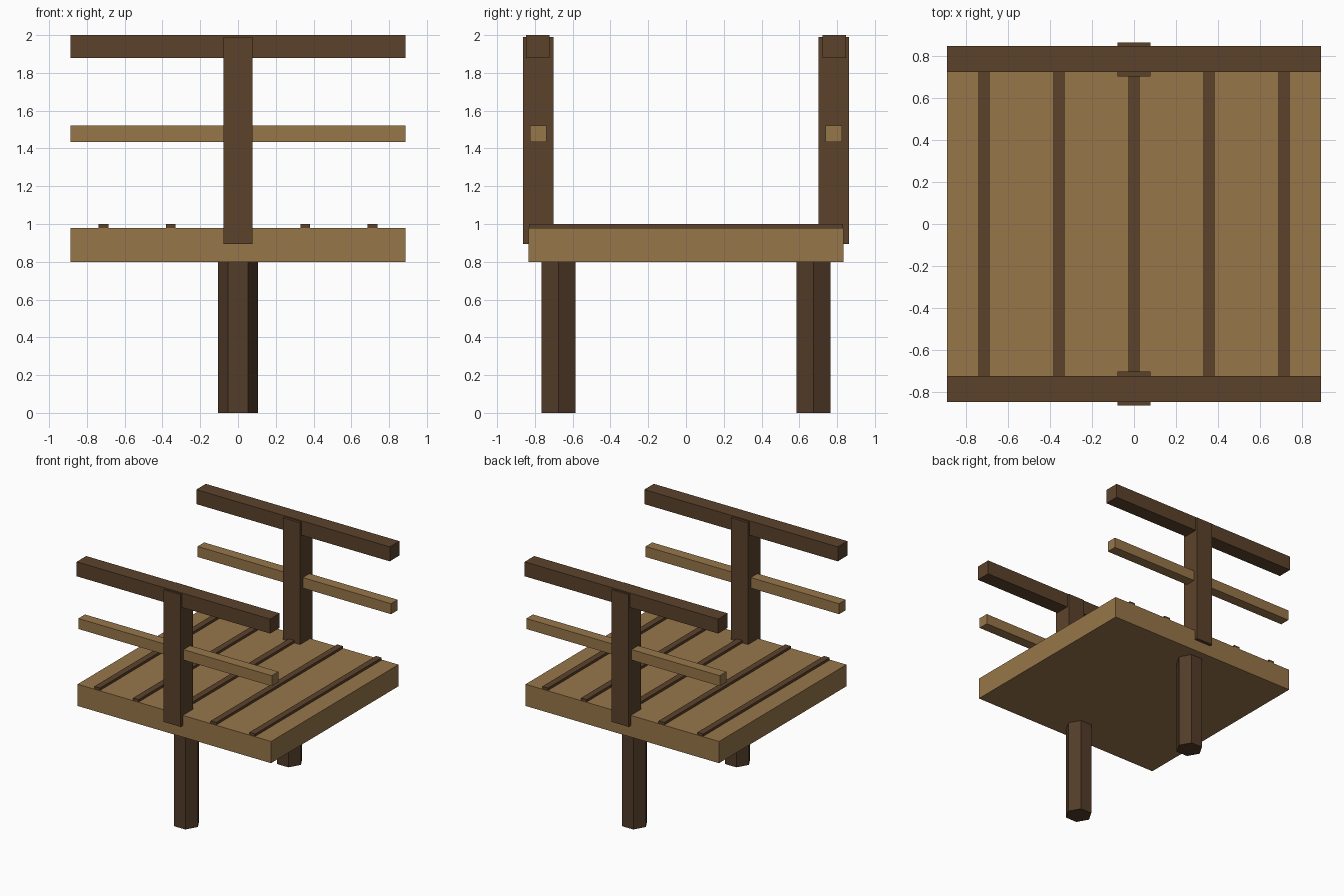
import bpy

if "Cube" in bpy.data.objects:
    bpy.data.objects.remove(bpy.data.objects["Cube"])


def material(name, rgb):
    m = bpy.data.materials.new(name)
    m.diffuse_color = (*rgb, 1)
    m.use_nodes = True
    m.node_tree.nodes["Principled BSDF"].inputs["Base Color"].default_value = m.diffuse_color
    return m


light = material("light_wood", (0.31, 0.18, 0.068))
dark = material("dark_wood", (0.106, 0.055, 0.024))
leg_wood = material("leg_wood", (0.085, 0.045, 0.022))


def box(name, x, y, z, mat):
    """Box from (min, max) ranges on each axis."""
    ranges = (x, y, z)
    bpy.ops.mesh.primitive_cube_add(size=1, location=[(a + b) / 2 for a, b in ranges])
    o = bpy.context.object
    o.name = name
    o.scale = [b - a for a, b in ranges]
    bpy.ops.object.transform_apply(location=False, rotation=False, scale=True)
    o.data.materials.append(mat)


# Deck
box("deck", (-0.888, 0.888), (-0.835, 0.835), (0.80, 0.98), light)

# Thin strips across the deck
for i in range(-2, 3):
    x = i * 0.356
    box(f"deck_strip_{i + 3}", (x - 0.026, x + 0.026), (-0.83, 0.83), (0.96, 1.0), dark)

# Post, rails and leg on each side
for side, s in (("front", -1), ("back", 1)):
    def span(center, width):
        return (s * center - width / 2, s * center + width / 2)

    box(f"{side}_post", (-0.078, 0.078), span(0.782, 0.16), (0.895, 1.99), dark)
    box(f"{side}_top_rail", (-0.888, 0.888), span(0.784, 0.125), (1.88, 2.0), dark)
    box(f"{side}_mid_rail", (-0.888, 0.888), span(0.782, 0.087), (1.435, 1.522), light)

    # Hexagonal leg with corners pointing along x
    bpy.ops.mesh.primitive_cylinder_add(vertices=6, radius=0.105, depth=0.81,
                                        location=(0, s * 0.675, 0.405),
                                        rotation=(0, 0, 1.5707963))
    leg = bpy.context.object
    leg.name = f"{side}_leg"
    leg.data.materials.append(leg_wood)
